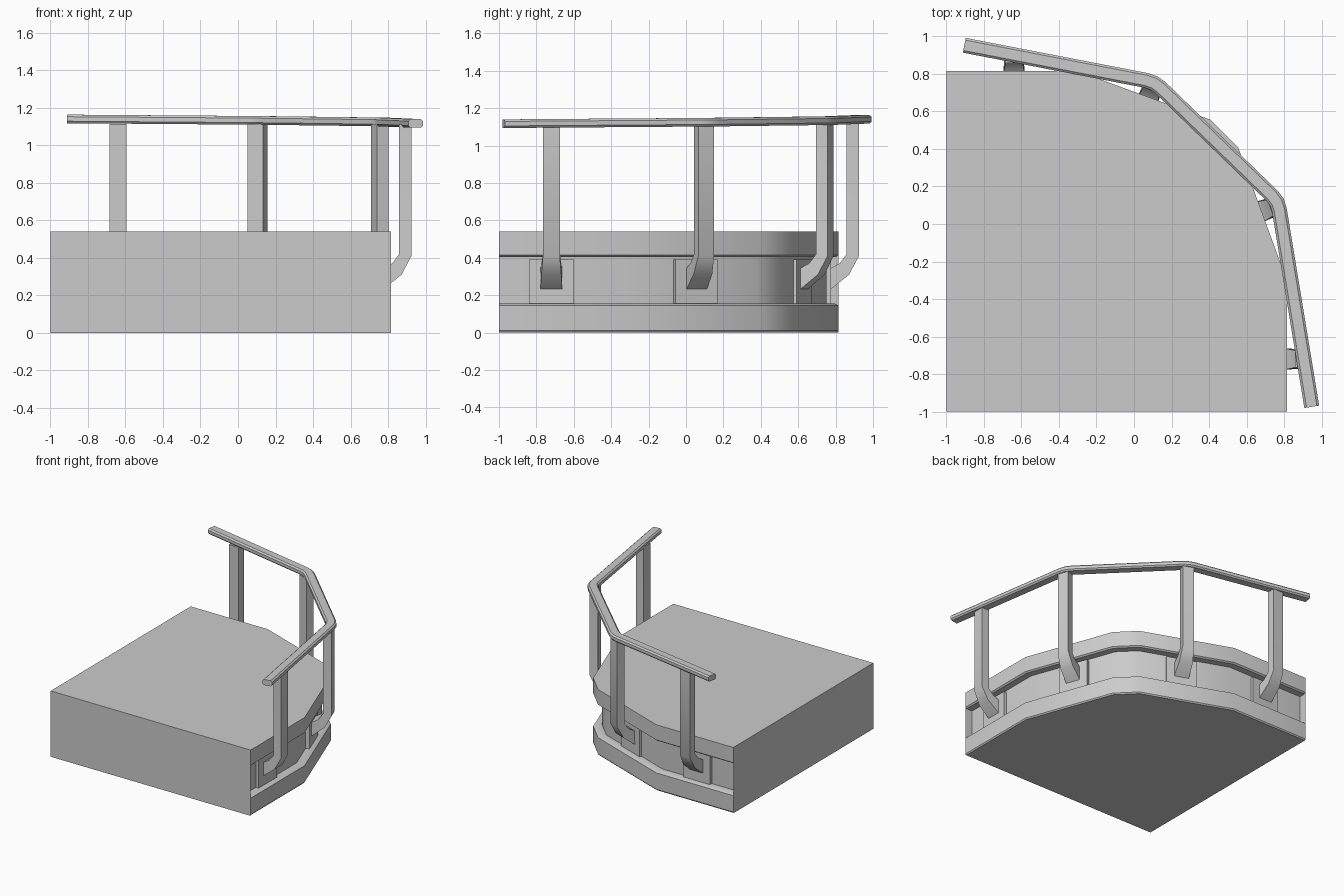
import bpy, math
from mathutils import Vector, Matrix

if "Cube" in bpy.data.objects:
    bpy.data.objects.remove(bpy.data.objects["Cube"])


def make(name, verts, faces, angle=30):
    me = bpy.data.meshes.new(name)
    me.from_pydata([tuple(v) for v in verts], [], faces)
    ob = bpy.data.objects.new(name, me)
    bpy.context.collection.objects.link(ob)
    bpy.ops.object.select_all(action='DESELECT')
    ob.select_set(True)
    bpy.context.view_layer.objects.active = ob
    bpy.ops.object.shade_smooth_by_angle(angle=math.radians(angle))
    return ob


def offset(path, d):
    """Mitred parallel of an open 2D path, d > 0 moves outward (right of travel)."""
    pts = [Vector(p) for p in path]
    nrm = []
    for a, b in zip(pts, pts[1:]):
        t = (b - a).normalized()
        nrm.append(Vector((t.y, -t.x)))
    out = []
    for i, p in enumerate(pts):
        n0, n1 = nrm[max(i - 1, 0)], nrm[min(i, len(nrm) - 1)]
        out.append(p + (n0 + n1) * d / (1 + n0.dot(n1)))
    return out


def tube(name, rings):
    """Closed sections joined in a row and capped at both ends."""
    n = len(rings[0])
    verts = [v for r in rings for v in r]
    faces = [(k * n + i, k * n + (i + 1) % n, (k + 1) * n + (i + 1) % n, (k + 1) * n + i)
             for k in range(len(rings) - 1) for i in range(n)]
    faces += [tuple(reversed(range(n))), tuple(range(len(verts) - n, len(verts)))]
    return make(name, verts, faces)


# Platform: faceted outer edge with a recessed band, flat cut sides
edge = [(.815, -1), (.815, -.3), (.555, .41), (.41, .555), (-.3, .815), (-1, .815)]
profile = [(0, -.008), (.01, 0), (.145, 0), (.155, -.02), (.155, -.065),
           (.405, -.065), (.405, -.012), (.415, 0), (.54, 0)]
n = len(edge)
verts, faces = [], []
for z, d in profile:
    verts += [(p.x, p.y, z) for p in offset(edge, d)]
for k in range(len(profile) - 1):
    for i in range(n - 1):
        a = k * n + i
        faces.append((a, a + 1, a + n + 1, a + n))
c = len(verts)
verts += [(-1, -1, 0), (-1, -1, .54), (.815, -1, 0), (-1, .815, 0)]
top = (len(profile) - 1) * n
faces += [tuple(range(top, top + n)) + (c + 1,),
          tuple(reversed(range(n))) + (c,),
          (c, c + 2, top, c + 1),
          (c + 3, c, c + 1, top + n - 1)]
make("platform", verts, faces)

# Handrail: chamfered bar following a bent path, slightly higher at the back
corners = [Vector(p) for p in [(.948, -.975), (.768, .12), (.11, .757), (-.905, .953)]]
path = [corners[0]]
for a, b, e in zip(corners, corners[1:], corners[2:]):
    p = b + (a - b).normalized() * .045
    q = b + (e - b).normalized() * .045
    path += [p, (p + q + b * 2) / 4, q]
path.append(corners[-1])
section = [(.04, -.012), (.04, .012), (.028, .023), (-.028, .023),
           (-.04, .012), (-.04, -.012), (-.03, -.023), (.03, -.023)]
lines = [offset(path, d) for d, _ in section]
rings = []
for i, p in enumerate(path):
    z = 1.129 + .012 * (p.y - p.x) / 1.9
    rings.append([(lines[j][i].x, lines[j][i].y, z + section[j][1]) for j in range(len(section))])
tube("handrail", rings)

# Posts with bent feet, and their mounting pads: x, y, outward heading
side = math.radians(20.1)
posts = [("front", .892, -.72, 0), ("front_corner", .757, .097, side),
         ("back_corner", .103, .742, math.pi / 2 - side), ("back", -.64, .892, math.pi / 2)]
# outer distance, outer z, inner distance, inner z, half width
foot = [(-.145, .21, -.145, .33, .06), (-.02, .31, -.07, .37, .053),
        (.033, .41, -.033, .42, .045), (.033, 1.115, -.033, 1.115, .045)]
for name, x, y, ang in posts:
    M = Matrix.Translation((x, y, 0)) @ Matrix.Rotation(ang, 4, 'Z')
    tube(name + "_post", [[M @ Vector(v) for v in
         ((o, -w, oz), (o, w, oz), (i, w, iz), (i, -w, iz))] for o, oz, i, iz, w in foot])
    tube(name + "_pad", [[M @ Vector((d, s, z)) for d, s in
         ((-.117, -.12), (-.117, .12), (-.16, .12), (-.16, -.12))] for z in (.152, .39)])
